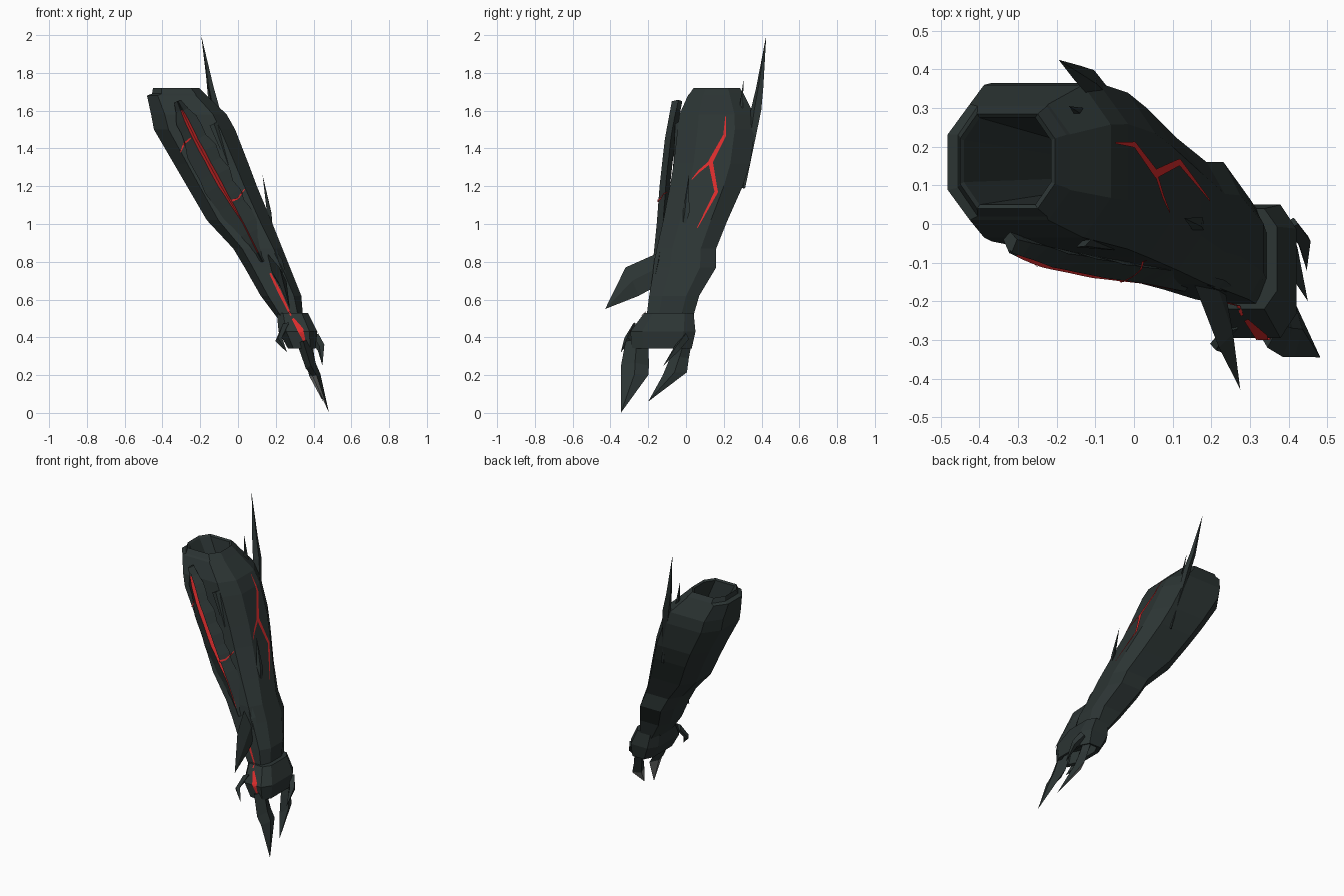
import bpy, bmesh, math, random
from mathutils import Vector
from mathutils.bvhtree import BVHTree

random.seed(4)
cube = bpy.data.objects.get("Cube")
if cube:
    bpy.data.objects.remove(cube, do_unlink=True)


def material(name, rgb):
    m = bpy.data.materials.new(name)
    m.use_nodes = True
    m.diffuse_color = (*rgb, 1)
    bsdf = m.node_tree.nodes["Principled BSDF"]
    bsdf.inputs["Base Color"].default_value = (*rgb, 1)
    bsdf.inputs["Roughness"].default_value = 0.8
    return m


DARK = material("dark slate", (0.025, 0.035, 0.034))
RED = material("glowing red", (0.70, 0.025, 0.025))
GREY = material("worn grey", (0.21, 0.22, 0.21))


def finish(bm, name, mats):
    me = bpy.data.meshes.new(name)
    bm.to_mesh(me)
    bm.free()
    for m in mats:
        me.materials.append(m)
    ob = bpy.data.objects.new(name, me)
    bpy.context.collection.objects.link(ob)
    return ob


def loft(name, rings, tip=None, mats=(DARK,)):
    """Skin a list of equal-length rings, ending in a cap or a point."""
    bm = bmesh.new()
    vr = [[bm.verts.new(p) for p in r] for r in rings]
    n = len(vr[0])
    for a, b in zip(vr, vr[1:]):
        for i in range(n):
            bm.faces.new((a[i], a[(i + 1) % n], b[(i + 1) % n], b[i]))
    bm.faces.new(vr[0])
    if tip is None:
        bm.faces.new(vr[-1])
    else:
        t = bm.verts.new(tip)
        for i in range(n):
            bm.faces.new((vr[-1][i], vr[-1][(i + 1) % n], t))
    bmesh.ops.recalc_face_normals(bm, faces=bm.faces[:])
    return finish(bm, name, mats)


def octagon(z, x0, x1, y0, y1, fx=0.18, fy=0.26):
    cx, cy = (x1 - x0) * fx, (y1 - y0) * fy
    return [(x0 + cx, y0, z), (x1 - cx, y0, z), (x1, y0 + cy, z), (x1, y1 - cy, z),
            (x1 - cx, y1, z), (x0 + cx, y1, z), (x0, y1 - cy, z), (x0, y0 + cy, z)]


def spike(name, stations, tip, mats=(DARK,)):
    """Diamond-section spike: stations of (centre, half-width vector, half-thickness)."""
    rings = []
    pts = [Vector(s[0]) for s in stations] + [Vector(tip)]
    for i, (c, u, t) in enumerate(stations):
        c, u = Vector(c), Vector(u)
        v = (pts[i + 1] - pts[i]).cross(u).normalized() * t
        rings.append([c + u, c + v, c - u, c - v])
    return loft(name, rings, tip=tip, mats=mats)


# Forearm shell with a deep hollow running down from the open top
forearm = loft("forearm", [octagon(*r) for r in (
    (0.50, 0.21, 0.345, -0.21, 0.035),
    (0.62, 0.12, 0.335, -0.195, 0.07),
    (0.77, 0.035, 0.275, -0.17, 0.16),
    (0.87, -0.025, 0.235, -0.155, 0.16),
    (1.02, -0.165, 0.175, -0.12, 0.22),
    (1.20, -0.27, 0.10, -0.085, 0.30),
    (1.32, -0.34, 0.055, -0.065, 0.34),
    (1.50, -0.445, -0.015, -0.045, 0.365),
    (1.58, -0.46, -0.06, -0.035, 0.36),
    (1.68, -0.482, -0.165, 0.01, 0.31),
    (1.69, -0.455, -0.175, 0.02, 0.305),
    (1.72, -0.45, -0.205, 0.04, 0.285),
    (1.71, -0.44, -0.215, 0.05, 0.275),
    (1.20, -0.16, -0.03, 0.09, 0.20))])

# Flared wrist cuff, hollow underneath
cuff = loft("wrist_cuff", [octagon(*r, 0.2, 0.18) for r in (
    (0.53, 0.205, 0.37, -0.22, 0.04),
    (0.43, 0.215, 0.42, -0.295, 0.05),
    (0.34, 0.265, 0.41, -0.285, 0.03),
    (0.345, 0.285, 0.39, -0.26, 0.01),
    (0.43, 0.27, 0.39, -0.25, 0.01))])

# Ragged ridge plate on the front, split by a red groove
spine = [Vector(p) for p in ((-0.32, -0.075, 1.65), (-0.225, -0.112, 1.45),
                             (-0.09, -0.14, 1.2), (0.03, -0.155, 1.0), (0.13, -0.175, 0.80))]
path = []
for a, b in zip(spine, spine[1:]):
    path += [a.lerp(b, k / 4) for k in range(4)]
path.append(spine[-1])
rings = []
for i, p in enumerate(path):
    k = i / (len(path) - 1)
    w = 0.075 * math.sin(math.pi * min(1, 0.02 + k * 0.95)) ** 0.6 + 0.008
    l, r = w * random.uniform(0.75, 1.05), w * random.uniform(0.75, 1.05)
    g = 0.003 + 0.012 * min(1, k * 6, max(0, (0.75 - k) * 4)) * random.uniform(0.8, 1.15)
    rings.append([p + Vector((-l, 0.035, -l * 0.45)), p + Vector((-g, 0, 0)),
                  p + Vector((0, 0.004 + g, 0)), p + Vector((g, 0, 0)),
                  p + Vector((r, 0.035, r * 0.45)), p + Vector((0, 0.055, 0))])
ridge = loft("front_ridge_plate", rings, mats=(DARK, RED))
for i, f in enumerate(ridge.data.polygons):
    if i % 6 in (1, 2) and 6 <= i < 6 * (len(rings) - 2):
        f.material_index = 1

# Overlapping armour slivers on the front
spike("front_sliver", [((0.10, -0.115, 1.02), (0.006, 0.002, 0), 0.004),
                       ((0.21, -0.155, 0.80), (0.025, 0.01, 0.01), 0.015)], (0.29, -0.19, 0.60))
spike("upper_sliver", [((-0.13, -0.05, 1.53), (0.02, 0.01, 0.01), 0.008)], (-0.03, -0.07, 1.25))

# Spikes on the elbow, side and front
spike("elbow_spike", [((-0.04, 0.305, 1.19), (0.004, 0.008, 0), 0.006),
                      ((-0.115, 0.37, 1.60), (0.012, 0.028, 0), 0.022),
                      ((-0.145, 0.39, 1.72), (0.008, 0.019, 0), 0.018)], (-0.195, 0.425, 2.0))
spike("small_elbow_spike", [((-0.14, 0.29, 1.60), (0.012, 0.01, 0), 0.009)], (-0.168, 0.305, 1.77))
spike("side_spike", [((0.18, -0.02, 0.96), (0.004, 0.008, 0), 0.006),
                     ((0.165, 0.0, 1.06), (0.012, 0.018, 0), 0.012)], (0.13, 0.015, 1.26))
spike("front_spike", [((0.19, -0.14, 0.765), (-0.04, 0, 0.085), 0.02),
                      ((0.235, -0.285, 0.695), (-0.015, -0.035, 0.075), 0.022)],
      (0.275, -0.428, 0.55))

# Large claws below the cuff, grey on their inner tips
claws = [
    spike("front_claw", [((0.345, -0.26, 0.38), (0, 0.06, 0), 0.035),
                         ((0.385, -0.27, 0.25), (0, 0.074, 0), 0.03),
                         ((0.415, -0.272, 0.20), (0, 0.072, 0), 0.022)],
          (0.482, -0.345, 0.0), (DARK, GREY)),
    spike("rear_claw", [((0.36, 0.0, 0.40), (0, 0.035, 0), 0.03),
                        ((0.38, -0.035, 0.29), (0, 0.05, 0), 0.025),
                        ((0.40, -0.06, 0.205), (0, 0.065, 0.01), 0.025)],
          (0.45, -0.2, 0.06), (DARK, GREY))]
for c in claws:
    for f in c.data.polygons:
        if f.normal.x < -0.2 and f.center.z < 0.2:
            f.material_index = 1

# Small hooks on the cuff
spike("side_hook", [((0.405, 0.0, 0.40), (0.02, 0, 0.02), 0.02),
                    ((0.44, -0.045, 0.345), (0.017, 0, 0.017), 0.02)], (0.447, -0.12, 0.25))
spike("front_hook", [((0.25, -0.27, 0.46), (0.02, 0, 0.02), 0.02),
                     ((0.215, -0.31, 0.39), (0.018, 0, 0.01), 0.018)], (0.26, -0.345, 0.32))


# Thin red cracks laid onto the surfaces
def tree_of(obs):
    verts, polys = [], []
    for o in obs:
        n = len(verts)
        verts += [v.co.copy() for v in o.data.vertices]
        polys += [[n + i for i in p.vertices] for p in o.data.polygons]
    return BVHTree.FromPolygons(verts, polys)


surface = tree_of([forearm, cuff, ridge])


def crack(name, points, side):
    """points: (horizontal, z, half-width); side 'x' lays it on +x, 'y' on -y."""
    bm = bmesh.new()
    rows = []
    ray = Vector((-1, 0, 0)) if side == 'x' else Vector((0, 1, 0))
    for (h0, z0, w0), (h1, z1, w1) in zip(points, points[1:]):
        d = Vector((h1 - h0, z1 - z0)).normalized()
        for k in range(7):
            t = k / 6
            h, z, w = h0 + (h1 - h0) * t, z0 + (z1 - z0) * t, w0 + (w1 - w0) * t
            row = []
            for s in (-1, 0, 1):
                a, b = h - d.y * w * s, z + d.x * w * s
                o = Vector((2, a, b)) if side == 'x' else Vector((a, -2, b))
                row.append(bm.verts.new(surface.ray_cast(o, ray)[0] - ray * 0.006))
            rows.append(row)
    for a, b in zip(rows, rows[1:]):
        for i in (0, 1):
            bm.faces.new((a[i], a[i + 1], b[i + 1], b[i]))
    for f in bm.faces:
        f.normal_update()
        if f.normal.dot(ray) > 0:
            f.normal_flip()
    return finish(bm, name, (RED,))


crack("side_crack", [(0.21, 1.57, 0.002), (0.205, 1.47, 0.008), (0.13, 1.33, 0.012),
                     (0.16, 1.17, 0.009), (0.06, 0.98, 0.002)], 'x')
crack("side_crack_branch", [(0.13, 1.33, 0.008), (0.07, 1.28, 0.006), (0.03, 1.235, 0.002)], 'x')
crack("ridge_crack_low_branch", [(-0.04, 1.12, 0.006), (0.0, 1.135, 0.005), (0.035, 1.185, 0.002)], 'y')
crack("ridge_crack_high_branch", [(-0.305, 1.38, 0.002), (-0.285, 1.425, 0.005), (-0.25, 1.455, 0.004)], 'y')
crack("wrist_crack", [(0.17, 0.74, 0.005), (0.22, 0.64, 0.009), (0.28, 0.515, 0.004)], 'y')
crack("cuff_crack", [(0.29, 0.50, 0.006), (0.33, 0.44, 0.016), (0.355, 0.37, 0.004)], 'y')
